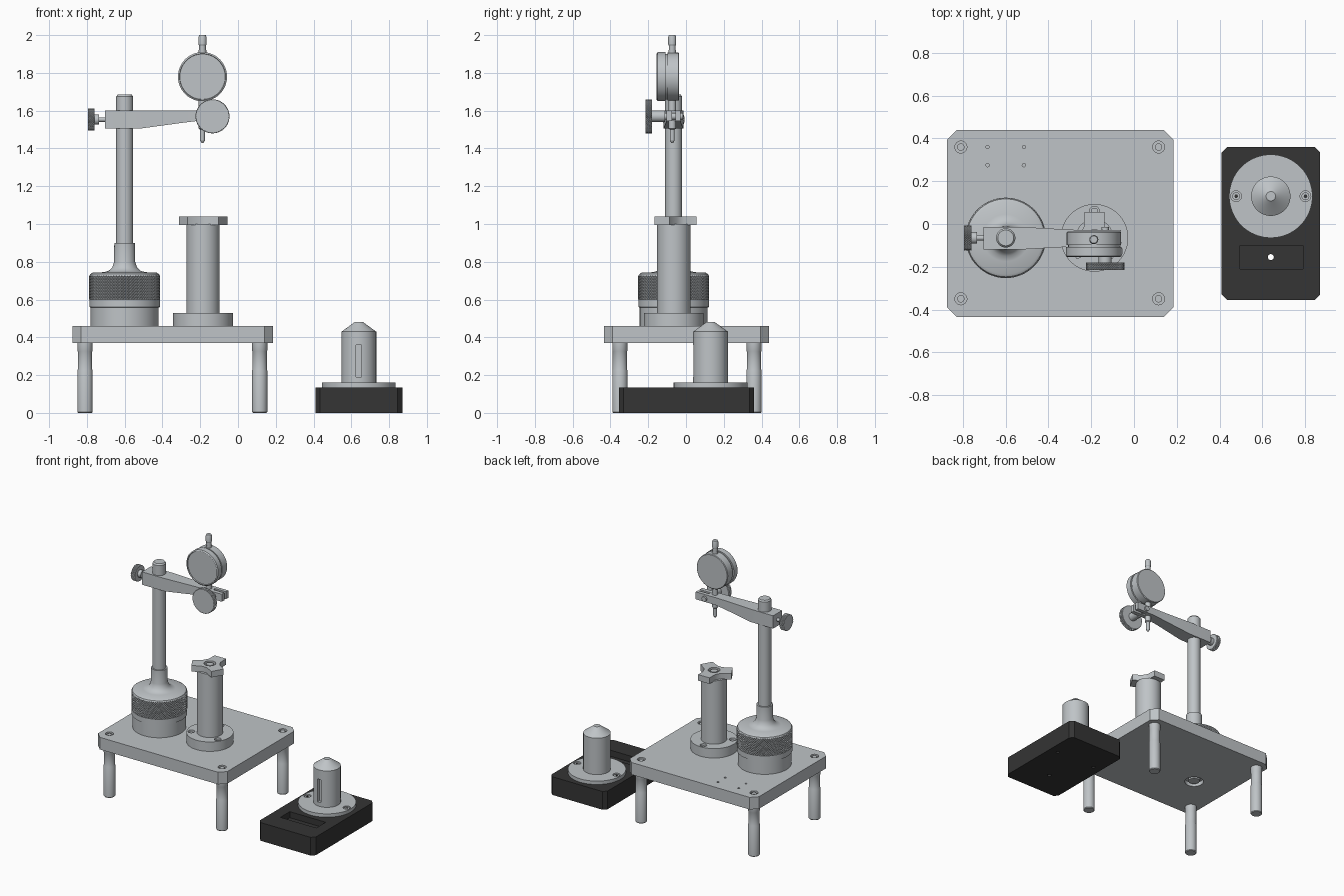
import bpy, bmesh
from math import sin, cos, pi, radians

cube = bpy.data.objects.get("Cube")
if cube:
    bpy.data.objects.remove(cube, do_unlink=True)


def material(name, rgb):
    m = bpy.data.materials.new(name)
    m.use_nodes = True
    m.diffuse_color = (*rgb, 1)
    m.node_tree.nodes["Principled BSDF"].inputs["Base Color"].default_value = (*rgb, 1)
    return m


STEEL = material("brushed steel", (0.52, 0.55, 0.57))
BLACK = material("black plastic", (0.035, 0.035, 0.035))


def loft(name, rings, mat=STEEL, smooth=True, tris=False):
    """Skin a stack of equal-length point rings and cap both ends."""
    bm = bmesh.new()
    vs = [[bm.verts.new(p) for p in ring] for ring in rings]
    n = len(vs[0])
    for j, (a, b) in enumerate(zip(vs, vs[1:])):
        for i in range(n):
            k = (i + 1) % n
            quad = (a[i], a[k], b[k], b[i])
            if not tris:
                bm.faces.new(quad)
            elif (i + j) % 2:
                bm.faces.new((a[i], a[k], b[i]))
                bm.faces.new((a[k], b[k], b[i]))
            else:
                bm.faces.new((a[i], a[k], b[k]))
                bm.faces.new((a[i], b[k], b[i]))
    bm.faces.new(vs[0])
    bm.faces.new(vs[-1])
    bmesh.ops.recalc_face_normals(bm, faces=bm.faces)
    me = bpy.data.meshes.new(name)
    bm.to_mesh(me)
    bm.free()
    me.materials.append(mat)
    ob = bpy.data.objects.new(name, me)
    bpy.context.collection.objects.link(ob)
    ob["smooth"] = smooth
    return ob


def place(center, axis, r, t, h):
    x, y, z = center
    c, s = r * cos(t), r * sin(t)
    return {"x": (x + h, y + c, z + s), "y": (x + c, y + h, z + s),
            "z": (x + c, y + s, z + h)}[axis]


def lathe(name, center, profile, axis="z", mat=STEEL, n=64):
    """Turn (radius, height) pairs about an axis through center."""
    return loft(name, [[place(center, axis, r, 2 * pi * i / n, h) for i in range(n)]
                       for r, h in profile], mat)


def rod(name, center, r, h0, h1, axis="z", mat=STEEL, n=32):
    return lathe(name, center, [(r, h0), (r, h1)], axis, mat, n)


def knurl(name, center, r, h0, h1, axis, n, rows, depth):
    """Diamond-knurled band: radius alternates on a checker grid."""
    rings = []
    for j in range(rows + 1):
        h = h0 + (h1 - h0) * j / rows
        rings.append([place(center, axis, r - depth * ((i + j) % 2), 2 * pi * i / n, h)
                      for i in range(n)])
    return loft(name, rings, smooth=False, tris=True)


def prism(name, pts, z0, z1, mat=STEEL):
    return loft(name, [[(x, y, z) for x, y in pts] for z in (z0, z1)], mat)


def box(name, x0, x1, y0, y1, z0, z1, mat=STEEL, c=0):
    """Block whose vertical corners may be chamfered by c."""
    pts = [(x0, y0), (x1, y0), (x1, y1), (x0, y1)]
    if c:
        pts = [(x0 + c, y0), (x1 - c, y0), (x1, y0 + c), (x1, y1 - c),
               (x1 - c, y1), (x0 + c, y1), (x0, y1 - c), (x0, y0 + c)]
    return prism(name, pts, z0, z1, mat)


def cut(ob, *cutters):
    for c in cutters:
        mod = ob.modifiers.new("cut", "BOOLEAN")
        mod.operation, mod.solver, mod.object = "DIFFERENCE", "EXACT", c
        bpy.context.view_layer.objects.active = ob
        bpy.ops.object.modifier_apply(modifier=mod.name)
        bpy.data.objects.remove(c, do_unlink=True)


# Table plate with screw holes, pin holes and a counterbore under the post
POST, COL = (-0.6, -0.065), (-0.185, -0.065)
corners = [(x, y) for x in (-0.81, 0.115) for y in (-0.35, 0.36)]
plate = box("table_plate", -0.875, 0.185, -0.435, 0.44, 0.37, 0.46, c=0.045)
cut(plate, *[rod("hole", (x, y, 0), 0.028, 0.44, 0.5) for x, y in corners],
    *[rod("hole", (x, y, 0), 0.008, 0.42, 0.5, n=12)
      for x in (-0.685, -0.515) for y in (0.275, 0.36)],
    rod("hole", (*POST, 0), 0.065, 0.3, 0.4))
rod("post_bolt", (*POST, 0), 0.04, 0.375, 0.41)
for x, y in corners:
    lathe("table_leg", (x, y, 0), [(0.036, 0), (0.04, 0.005), (0.04, 0.225), (0.038, 0.23),
                                  (0.038, 0.325), (0.04, 0.33), (0.04, 0.37)], n=32)
    rod("leg_screw", (x, y, 0), 0.017, 0.43, 0.455)

# Post base, knurled nut, flared collar and rod
lathe("post_base", (*POST, 0), [(0.18, 0.46), (0.18, 0.558), (0.187, 0.56), (0.187, 0.6),
                                (0.182, 0.6), (0.182, 0.725), (0.186, 0.725), (0.182, 0.735),
                                (0.17, 0.742), (0.11, 0.745), (0.085, 0.752), (0.066, 0.77),
                                (0.056, 0.8), (0.055, 0.9), (0.045, 0.9)])
knurl("nut_knurl", (*POST, 0), 0.188, 0.6, 0.727, "z", 160, 16, 0.005)
lathe("post_rod", (*POST, 0), [(0.045, 0.88), (0.045, 1.675), (0.037, 1.685)])

# Tapered arm with a forked end
sections = [(-0.705, 0.0525, 1.505), (-0.52, 0.0525, 1.505), (-0.3, 0.04, 1.535),
            (-0.22, 0.038, 1.545), (-0.06, 0.038, 1.545)]
arm = loft("arm", [[(x, -0.0665 - w, z), (x, -0.0665 + w, z), (x, -0.0665 + w, 1.6),
                    (x, -0.0665 - w, 1.6)] for x, w, z in sections])
cut(arm, box("slot", -0.15, 0, -0.075, -0.055, 1.5, 1.65))

# Clamp knob on the arm's outer end
clamp = (-0.705, -0.065, 1.553)
lathe("clamp_stem", clamp, [(0.012, 0.01), (0.012, -0.03), (0.027, -0.03), (0.027, -0.06)], "x")
knurl("clamp_knob", clamp, 0.058, -0.09, -0.055, "x", 72, 6, 0.004)

# Indicator clamp knob at the fork
fork = (-0.135, -0.065, 1.57)
lathe("fork_stem", fork, [(0.018, 0.05), (0.018, -0.045), (0.03, -0.045), (0.03, -0.12)], "y")
knurl("fork_knob", fork, 0.09, -0.15, -0.115, "y", 110, 6, 0.004)

# Dial indicator
dial = (-0.188, 0, 1.78)
lathe("dial_case", dial, [(0.12, -0.148), (0.122, -0.155), (0.13, -0.15), (0.13, -0.108),
                          (0.12, -0.108), (0.12, -0.098), (0.127, -0.098), (0.127, -0.04),
                          (0.123, -0.036)], "y")
lathe("dial_spindle", (-0.188, -0.073, 0),
      [(0.006, 1.43), (0.013, 1.442), (0.013, 1.5), (0.02, 1.505), (0.02, 1.92),
       (0.018, 1.92), (0.018, 1.945), (0.021, 1.95), (0.021, 1.99), (0.017, 2.0)], n=32)

# Column with bolted flange and three-armed cap
flange = rod("column_flange", (*COL, 0), 0.158, 0.46, 0.53, n=64)
spokes = [radians(a) for a in (90, 210, 330)]
bolts = [(COL[0] + 0.125 * cos(a), COL[1] + 0.125 * sin(a)) for a in spokes]
cut(flange, *[rod("hole", (x, y, 0), 0.023, 0.5, 0.6) for x, y in bolts])
for x, y in bolts:
    rod("flange_bolt", (x, y, 0), 0.016, 0.49, 0.518)
rod("column", (*COL, 0), 0.088, 0.52, 1.0, n=64)
star = []
for a in spokes:
    for r, t in ((0.072, a - pi / 4.2), (0.13, a - 0.36), (0.13, a + 0.36), (0.072, a + pi / 4.2)):
        star.append((COL[0] + r * cos(t), COL[1] + r * sin(t)))
cap = prism("column_cap", star, 0.995, 1.04)
cut(cap, rod("hole", (*COL, 0), 0.04, 1.02, 1.1))
rod("cap_screw", (*COL, 0), 0.025, 1.01, 1.036)

# Separate black base with a pocket and drilled holes
PEG = (0.64, 0.13)
base = box("peg_base", 0.41, 0.87, -0.355, 0.36, 0, 0.135, BLACK, 0.025)
cut(base, box("pocket", 0.495, 0.79, -0.21, -0.1, 0.09, 0.2, BLACK),
    rod("hole", (0.64, -0.155, 0), 0.014, -0.1, 0.2, mat=BLACK),
    *[rod("hole", (PEG[0] + s * 0.162, PEG[1], 0), 0.012, -0.1, 0.05, mat=BLACK) for s in (-1, 1)])

# Peg disc with two screws, and the slotted pointed peg
disc = rod("peg_disc", (*PEG, 0), 0.195, 0.135, 0.16, n=64)
for s in (-1, 1):
    x = PEG[0] + s * 0.162
    cut(disc, rod("hole", (x, PEG[1], 0), 0.025, 0.14, 0.2))
    rod("disc_screw", (x, PEG[1], 0), 0.018, 0.138, 0.155)
    rod("screw_socket", (x, PEG[1], 0), 0.009, 0.15, 0.157, mat=BLACK, n=6)
peg = lathe("peg", (*PEG, 0), [(0.092, 0.15), (0.092, 0.43), (0.03, 0.475), (0.022, 0.482)])
cut(peg, box("slot", 0.625, 0.655, 0, 0.06, 0.19, 0.36))

# Smooth round parts, keeping hard edges crisp
bpy.ops.object.select_all(action="DESELECT")
for ob in bpy.context.collection.objects:
    if ob.get("smooth"):
        ob.select_set(True)
        bpy.context.view_layer.objects.active = ob
bpy.ops.object.shade_smooth_by_angle(angle=radians(30))
